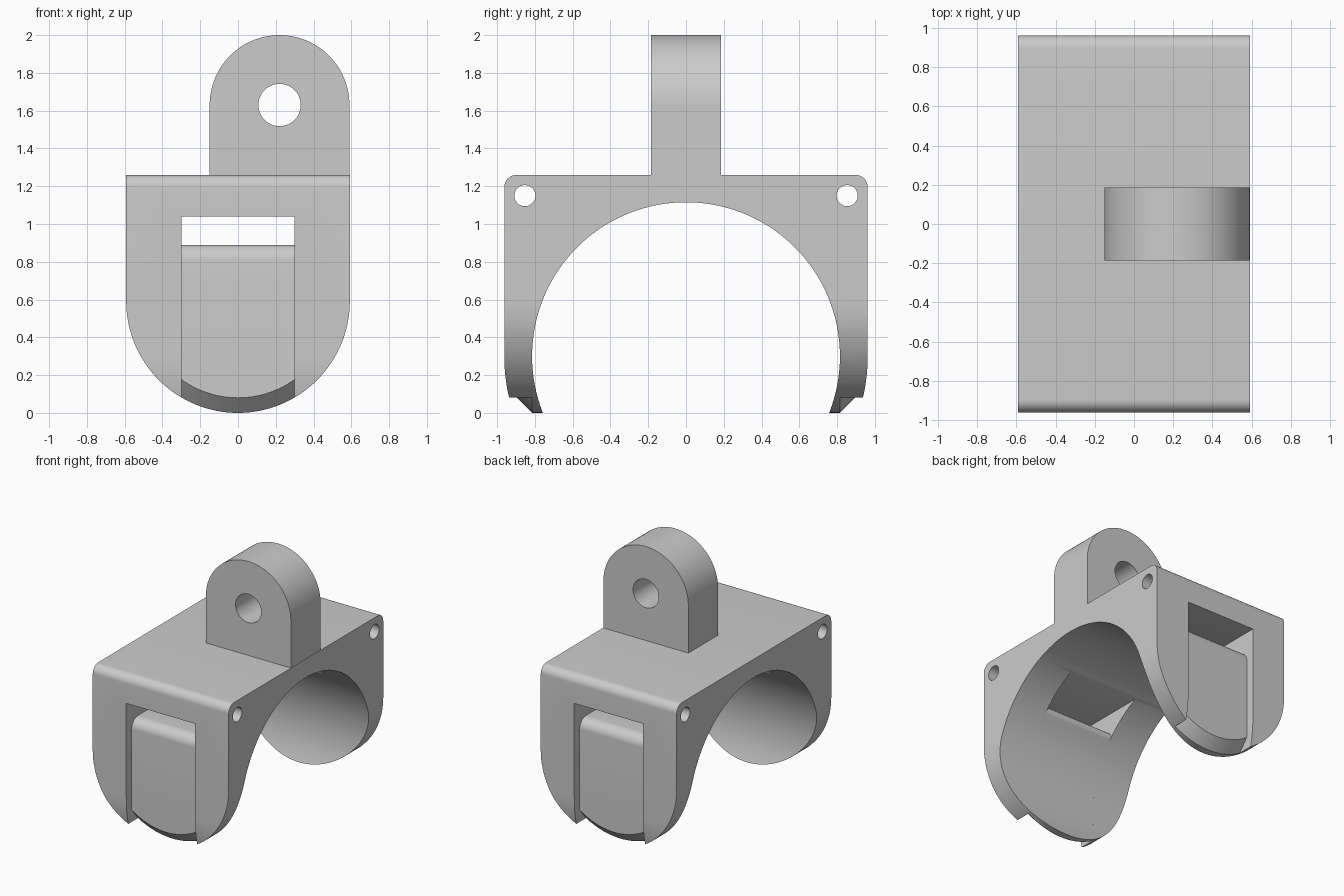
import bpy, bmesh
from math import sin, cos, radians, sqrt, asin, degrees

cube = bpy.data.objects.get("Cube")
if cube:
    bpy.data.objects.remove(cube, do_unlink=True)

grey = bpy.data.materials.new("plain grey")
grey.use_nodes = True
colour = (0.6, 0.6, 0.6, 1)
grey.diffuse_color = colour
grey.node_tree.nodes["Principled BSDF"].inputs["Base Color"].default_value = colour

HALF_X, HALF_Y, TOP = 0.592, 0.962, 1.26
BORE_R, BORE_Z = 0.815, 0.30
SLOT_X, SLOT_TOP, PAD_TOP, PAD_Y = 0.30, 1.04, 0.89, 0.895
LUG_X, LUG_R, LUG_Y = 0.22, 0.37, 0.185


def arc(cx, cy, r, start, end, n):
    """Points on an arc, angles in degrees."""
    steps = [radians(start + (end - start) * i / n) for i in range(n + 1)]
    return [(cx + r * cos(a), cy + r * sin(a)) for a in steps]


def loft(name, sections, axis):
    """Solid through (offset, 2D profile) sections along the x or y axis."""
    bm = bmesh.new()
    rings = []
    for d, profile in sections:
        rings.append([bm.verts.new((d, a, b) if axis == "x" else (a, d, b)) for a, b in profile])
    for r0, r1 in zip(rings, rings[1:]):
        for i in range(len(r0)):
            j = (i + 1) % len(r0)
            bm.faces.new((r0[i], r0[j], r1[j], r1[i]))
    bm.faces.new(rings[0])
    bm.faces.new(rings[-1])
    bmesh.ops.recalc_face_normals(bm, faces=bm.faces)
    mesh = bpy.data.meshes.new(name)
    bm.to_mesh(mesh)
    bm.free()
    mesh.materials.append(grey)
    obj = bpy.data.objects.new(name, mesh)
    bpy.context.collection.objects.link(obj)
    return obj


def extrude(name, profile, axis, half):
    return loft(name, [(-half, profile), (half, profile)], axis)


def select(obj):
    bpy.ops.object.select_all(action="DESELECT")
    obj.select_set(True)
    bpy.context.view_layer.objects.active = obj


def combine(obj, cutter, operation):
    """Apply a boolean and discard the cutter."""
    cutter.hide_render = True
    mod = obj.modifiers.new("cut", "BOOLEAN")
    mod.operation, mod.object, mod.solver = operation, cutter, "EXACT"
    select(obj)
    bpy.ops.object.modifier_apply(modifier=mod.name)
    bpy.data.objects.remove(cutter, do_unlink=True)


def tongue(r):
    """Round-bottomed outline in x and z."""
    return arc(0, HALF_X, r, 180, 360, 64) + [(r, 2), (-r, 2)]


def mirrored(half):
    return half + [(-y, z) for y, z in reversed(half)]


# Saddle body: block with rounded top corners and a large bore
corner = 0.065
outer_low = degrees(asin(-BORE_Z / HALF_Y))
bore_low = degrees(asin(-BORE_Z / BORE_R))
right_side = arc(0, BORE_Z, HALF_Y, outer_low, 0, 12)
right_side += arc(HALF_Y - corner, TOP - corner, corner, 0, 90, 10)
bore = arc(0, BORE_Z, BORE_R, 180 - bore_low, bore_low, 96)
body = extrude("saddle_body", mirrored(right_side) + bore, "x", HALF_X)
combine(body, extrude("outline", tongue(HALF_X), "y", 1.1), "INTERSECT")

# Strap slots through both legs
slot = [(-SLOT_X, -0.1), (SLOT_X, -0.1), (SLOT_X, SLOT_TOP), (-SLOT_X, SLOT_TOP)]
combine(body, extrude("slot", slot, "y", 1.1), "DIFFERENCE")

# Small holes in the upper corners
for side in (-1, 1):
    combine(body, extrude("hole", arc(side * 0.853, 1.15, 0.056, 0, 348.75, 31), "x", 1), "DIFFERENCE")

# Recessed strap pads with rounded top edges and a chamfered lower rim
rim, lip_r = 0.08, 0.04
lip_z = PAD_TOP - lip_r
lip_y = sqrt((BORE_R + lip_r) ** 2 - (lip_z - BORE_Z) ** 2)
lip_end = degrees(asin((lip_z - BORE_Z) / (BORE_R + lip_r)))
pad_profile = [(PAD_Y, 0)]
pad_profile += arc(PAD_Y - rim, PAD_TOP - rim, rim, 0, 90, 10)
pad_profile += arc(lip_y, lip_z, lip_r, 90, 180 + lip_end, 12)
pad_profile += arc(0, BORE_Z, BORE_R, lip_end, bore_low, 40)[1:]
for name, side in (("front_strap_pad", -1), ("back_strap_pad", 1)):
    pad = extrude(name, [(side * y, z) for y, z in pad_profile], "x", SLOT_X)
    inner, outer = tongue(HALF_X), tongue(HALF_X - rim - 0.01)
    rim_cutter = loft("rim", [(side * 0.3, inner), (side * (PAD_Y - rim), inner),
                              (side * (PAD_Y + 0.01), outer)], "y")
    combine(pad, rim_cutter, "INTERSECT")

# Mounting lug with a pivot hole
lug_z = 2 - LUG_R
lug_outline = arc(LUG_X, lug_z, LUG_R, 0, 180, 64) + [(LUG_X - LUG_R, TOP), (LUG_X + LUG_R, TOP)]
lug = extrude("mounting_lug", lug_outline, "y", LUG_Y)
combine(lug, extrude("pivot", arc(LUG_X, lug_z, 0.112, 0, 352.5, 47), "y", 1), "DIFFERENCE")

for obj in [o for o in bpy.context.collection.objects if o.type == "MESH" and grey.name in o.data.materials]:
    select(obj)
    bpy.ops.object.shade_smooth_by_angle(angle=radians(30))
